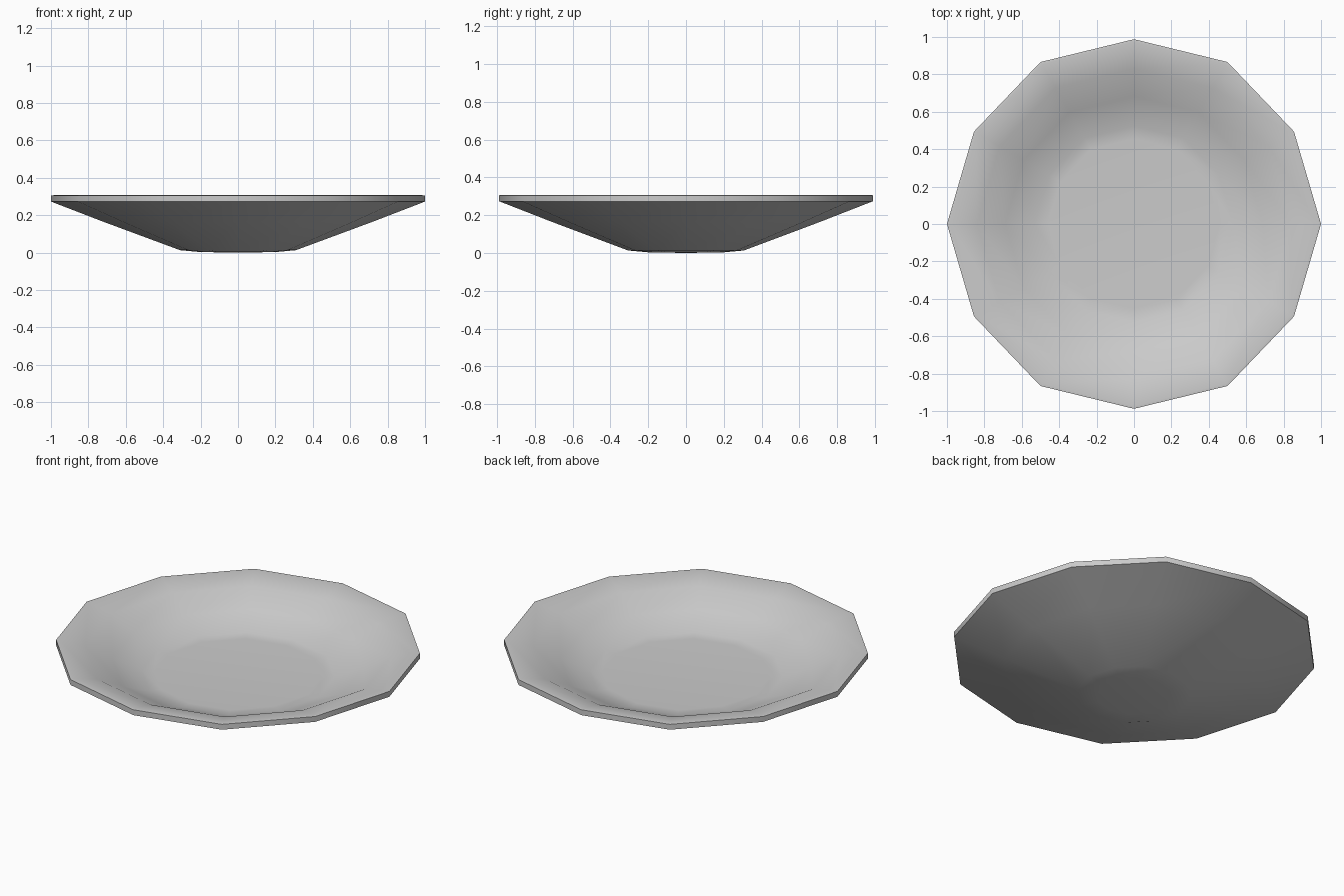
import bpy, bmesh, math

if "Cube" in bpy.data.objects:
    bpy.data.objects.remove(bpy.data.objects["Cube"])

SIDES = 12

# dish cross-section (radius, height): underside, rim, then inside
profile = [(0.20, 0.003), (0.31, 0.013), (0.72, 0.165), (1.0, 0.273), (1.0, 0.305),
           (0.985, 0.307), (0.84, 0.276), (0.69, 0.206), (0.53, 0.143), (0.46, 0.139)]


def ring_point(r, z, i):
    # every second corner sits slightly further in
    if i % 2:
        r *= 0.988
    a = 2 * math.pi * i / SIDES
    return (r * math.cos(a), r * math.sin(a), z)


bm = bmesh.new()
rings = [[bm.verts.new(ring_point(r, z, i)) for i in range(SIDES)] for r, z in profile]

# walls between rings
for a, b in zip(rings, rings[1:]):
    for i in range(SIDES):
        j = (i + 1) % SIDES
        bm.faces.new((a[i], a[j], b[j], b[i]))

# foot and inner floor, each a fan to the centre
for ring, z in ((rings[0], 0.0), (rings[-1], 0.139)):
    c = bm.verts.new((0, 0, z))
    for i in range(SIDES):
        bm.faces.new((ring[i], ring[(i + 1) % SIDES], c))

bmesh.ops.recalc_face_normals(bm, faces=bm.faces)
mesh = bpy.data.meshes.new("shallow_dish")
bm.to_mesh(mesh)
bm.free()
dish = bpy.data.objects.new("shallow_dish", mesh)
bpy.context.collection.objects.link(dish)

# smooth walls, crisp lower rim edge
bpy.context.view_layer.objects.active = dish
dish.select_set(True)
bpy.ops.object.shade_smooth_by_angle(angle=math.radians(65))
